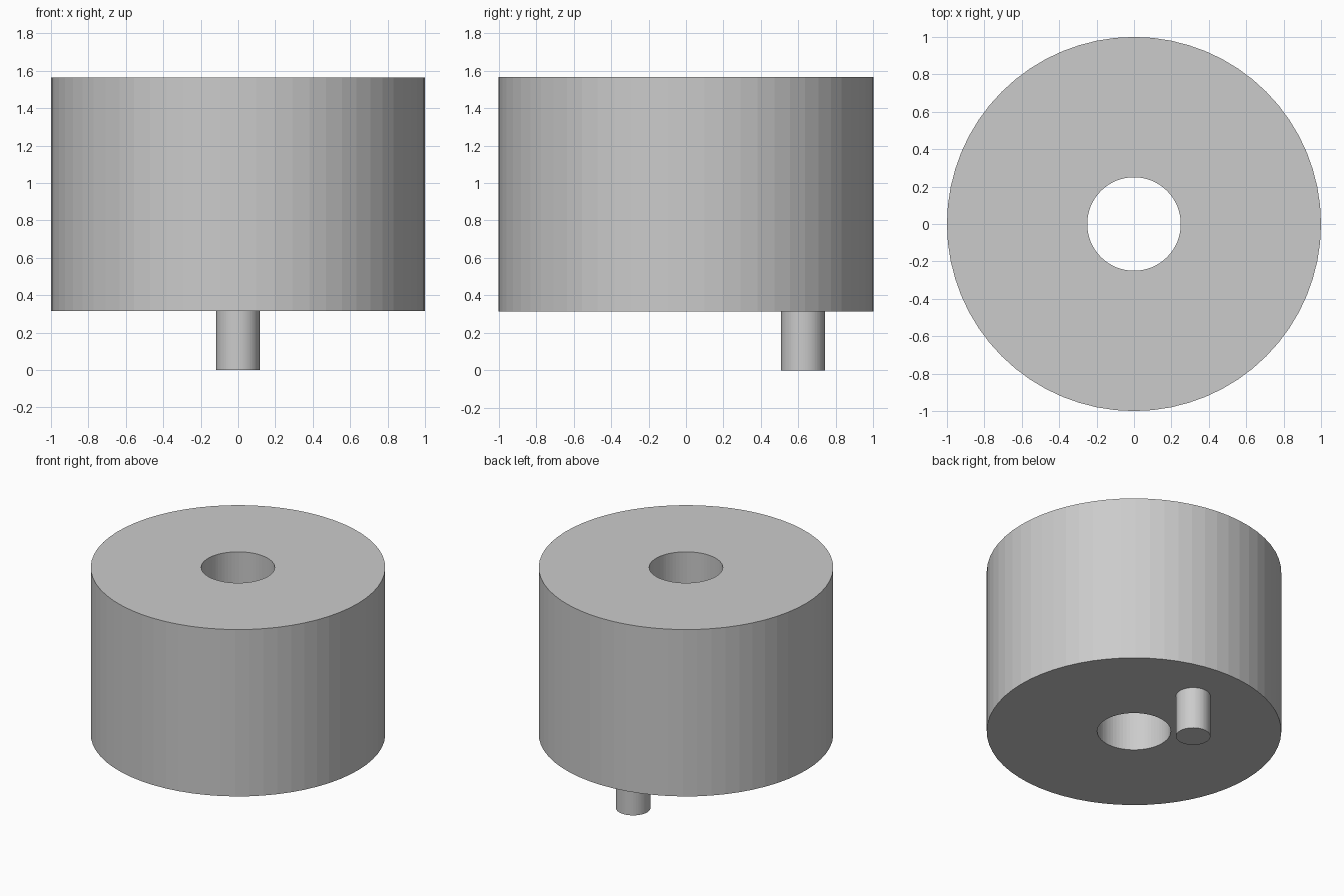
import bpy, bmesh
from math import cos, sin, tau

if "Cube" in bpy.data.objects:
    bpy.data.objects.remove(bpy.data.objects["Cube"])

BASE, TOP = 0.315, 1.565


def make_object(name, bm):
    bmesh.ops.recalc_face_normals(bm, faces=bm.faces)
    mesh = bpy.data.meshes.new(name)
    bm.to_mesh(mesh)
    bm.free()
    obj = bpy.data.objects.new(name, mesh)
    bpy.context.collection.objects.link(obj)
    return obj


def ring(bm, radius, z, sides, y=0.0):
    return [bm.verts.new((radius * cos(tau * i / sides), y + radius * sin(tau * i / sides), z))
            for i in range(sides)]


def bridge(bm, a, b):
    n = len(a)
    for i in range(n):
        j = (i + 1) % n
        bm.faces.new((a[i], a[j], b[j], b[i]))


# Thick drum with a through bore: a rectangular section closed on itself
bm = bmesh.new()
section = [(1.0, BASE), (1.0, TOP), (0.25, TOP), (0.25, BASE)]
rings = [ring(bm, r, z, 64) for r, z in section]
for k in range(4):
    bridge(bm, rings[k], rings[(k + 1) % 4])
make_object("drum_body", bm)

# Off-centre locating pin under the drum
bm = bmesh.new()
low = ring(bm, 0.117, 0.0, 64, y=0.625)
high = ring(bm, 0.117, BASE, 64, y=0.625)
bridge(bm, low, high)
bm.faces.new(low)
bm.faces.new(high)
make_object("locating_pin", bm)
